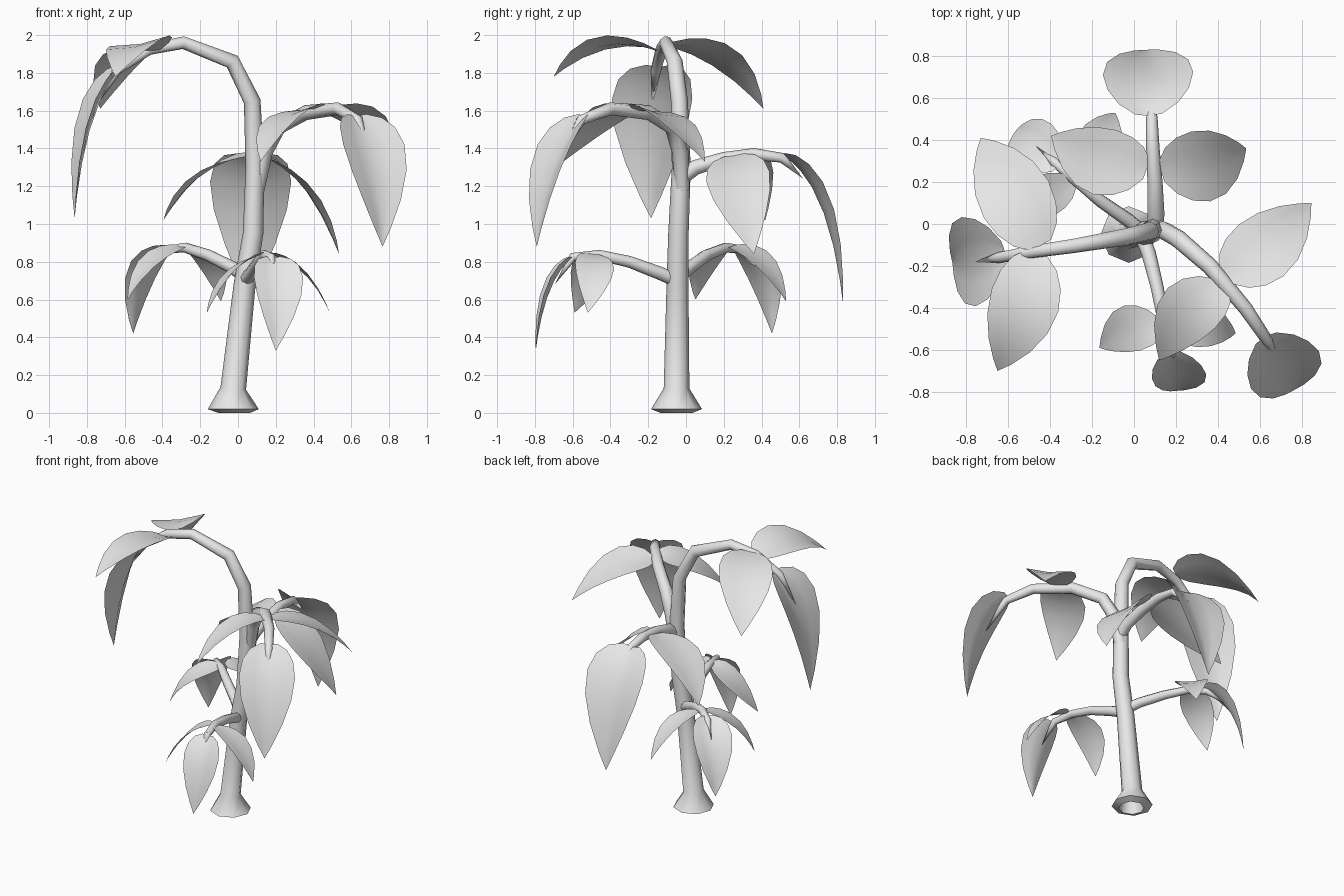
import bpy
import bmesh
import math
from mathutils import Vector

cube = bpy.data.objects.get("Cube")
if cube:
    bpy.data.objects.remove(cube, do_unlink=True)

# One plain colour for the whole plant
grey = bpy.data.materials.new("light_grey")
grey.use_nodes = True
grey.diffuse_color = (0.8, 0.8, 0.8, 1)
grey.node_tree.nodes["Principled BSDF"].inputs["Base Color"].default_value = grey.diffuse_color


def finish(name, bm, angle):
    """Turn a bmesh into a smooth shaded object with sharp creases."""
    mesh = bpy.data.meshes.new(name)
    bm.to_mesh(mesh)
    bm.free()
    mesh.materials.append(grey)
    obj = bpy.data.objects.new(name, mesh)
    bpy.context.collection.objects.link(obj)
    bpy.ops.object.select_all(action="DESELECT")
    obj.select_set(True)
    bpy.context.view_layer.objects.active = obj
    bpy.ops.object.shade_smooth_by_angle(angle=math.radians(angle))
    return obj


def make_stem(name, path, sides=8, base_rings=()):
    """Tapered tube through (x, y, z, radius) points, closed at its tip."""
    points = [Vector(p[:3]) for p in path]
    bm = bmesh.new()
    rings = []
    # Level rings below the path, such as a flared foot
    for x, y, z, r in base_rings:
        turns = [math.tau * k / sides for k in range(sides)]
        rings.append([bm.verts.new((x + r * math.cos(a), y + r * math.sin(a), z)) for a in turns])
    across = Vector((1, 0, 0))
    for i, point in enumerate(points[:-1]):
        before = points[max(i - 1, 0)]
        tangent = (points[i + 1] - point).normalized()
        if i:
            tangent = (tangent + (point - before).normalized()).normalized()
        across = (across - tangent * across.dot(tangent)).normalized()
        other = tangent.cross(across)
        ring = []
        for k in range(sides):
            a = math.tau * k / sides
            ring.append(bm.verts.new(point + path[i][3] * (across * math.cos(a) + other * math.sin(a))))
        rings.append(ring)
    for low, high in zip(rings, rings[1:]):
        for k in range(sides):
            n = (k + 1) % sides
            bm.faces.new((low[k], low[n], high[n], high[k]))
    tip = bm.verts.new(points[-1])
    for k in range(sides):
        bm.faces.new((rings[-1][k], rings[-1][(k + 1) % sides], tip))
    return finish(name, bm, 50)


# Leaf outline: position along the midrib and share of the half width
OUTLINE = ((0, 0.3), (0.08, 0.66), (0.2, 0.9), (0.36, 1), (0.55, 0.9), (0.74, 0.62), (0.9, 0.27))
END_FOLD = 0.27
SIDE_FOLD = 0.1
# Side leaves lean with the slope of the stem they grow from
LEAN = 0.17


def make_leaf(name, base, bend, tip, half_width, fold=SIDE_FOLD, lean=0):
    """Drooping pointed leaf along a curved midrib, its sides folded up."""
    base, bend, tip = Vector(base), Vector(bend), Vector(tip)
    heading = tip - base
    side = Vector((heading.y, -heading.x, 0)).normalized()
    side = (side + Vector((0, 0, lean))).normalized()
    bm = bmesh.new()
    rows = []
    for t, share in OUTLINE:
        centre = base * (1 - t) ** 2 + bend * 2 * t * (1 - t) + tip * t * t
        tangent = (bend - base) * (1 - t) + (tip - bend) * t
        normal = side.cross(tangent).normalized()
        width = half_width * share
        rows.append([bm.verts.new(centre + side * u * width + normal * abs(u) * width * fold)
                     for u in (-1, -0.5, 0, 0.5, 1)])
    for low, high in zip(rows, rows[1:]):
        for k in range(len(low) - 1):
            bm.faces.new((low[k], low[k + 1], high[k + 1], high[k]))
    end = bm.verts.new(tip)
    for a, b in zip(rows[-1], rows[-1][1:]):
        bm.faces.new((a, b, end))
    return finish(name, bm, 60)


# Trunk with a flared hollow foot, arching over at the top
make_stem("trunk", [
    (-0.025, -0.05, 0.13, 0.068), (0.035, -0.045, 0.68, 0.058),
    (0.08, -0.04, 0.95, 0.054), (0.09, -0.025, 1.3, 0.05),
    (0.075, -0.035, 1.65, 0.045), (-0.03, -0.06, 1.86, 0.042),
    (-0.29, -0.105, 1.96, 0.035), (-0.47, -0.13, 1.925, 0.032),
    (-0.64, -0.16, 1.815, 0.027), (-0.755, -0.18, 1.62, 0)],
    base_rings=[(-0.025, -0.05, 0.11, 0.06), (-0.02, -0.05, 0, 0.085),
                (-0.025, -0.05, 0.02, 0.135)])
make_leaf("trunk_end_leaf", (-0.61, -0.145, 1.83), (-0.81, -0.19, 1.64), (-0.865, -0.185, 1.03), 0.215, END_FOLD)
make_leaf("trunk_back_leaf", (-0.44, -0.1, 1.95), (-0.61, 0.22, 1.96), (-0.73, 0.41, 1.61), 0.18, lean=LEAN)
make_leaf("trunk_front_leaf", (-0.46, -0.14, 1.91), (-0.53, -0.47, 2.04), (-0.65, -0.7, 1.78), 0.17, lean=-LEAN)

# Upper branch reaching to the front left
make_stem("upper_front_branch", [
    (0.1, -0.02, 1.18, 0.04), (0.14, -0.03, 1.38, 0.044),
    (0.21, -0.07, 1.51, 0.043), (0.36, -0.2, 1.59, 0.04),
    (0.53, -0.4, 1.61, 0.034), (0.635, -0.555, 1.55, 0.028), (0.705, -0.675, 1.34, 0)])
make_leaf("upper_front_end_leaf", (0.625, -0.535, 1.57), (0.745, -0.73, 1.39), (0.765, -0.79, 0.88), 0.185, END_FOLD)
make_leaf("upper_front_left_leaf", (0.44, -0.25, 1.6), (0.68, -0.09, 1.63), (0.845, 0.1, 1.33), 0.165, lean=LEAN)
make_leaf("upper_front_right_leaf", (0.42, -0.29, 1.61), (0.2, -0.42, 1.62), (0.12, -0.65, 1.33), 0.15, lean=-LEAN)

# Upper branch reaching to the back
make_stem("upper_back_branch", [
    (0.1, -0.03, 1.24, 0.04), (0.105, 0.05, 1.3, 0.04),
    (0.1, 0.2, 1.345, 0.036), (0.09, 0.36, 1.37, 0.032),
    (0.085, 0.51, 1.35, 0.027), (0.08, 0.62, 1.24, 0)])
make_leaf("upper_back_end_leaf", (0.07, 0.515, 1.36), (0.07, 0.755, 1.22), (0.06, 0.83, 0.59), 0.215, END_FOLD)
make_leaf("upper_back_left_leaf", (0.13, 0.25, 1.36), (0.4, 0.27, 1.24), (0.535, 0.36, 0.84), 0.175, lean=-LEAN)
make_leaf("upper_back_right_leaf", (0.06, 0.26, 1.36), (-0.23, 0.29, 1.32), (-0.395, 0.42, 1.02), 0.165, lean=LEAN)

# Lower branch reaching to the front
make_stem("lower_front_branch", [
    (0.035, -0.05, 0.7, 0.035), (0.07, -0.14, 0.74, 0.035),
    (0.11, -0.3, 0.8, 0.031), (0.14, -0.46, 0.835, 0.028),
    (0.175, -0.6, 0.825, 0.024), (0.205, -0.695, 0.68, 0)])
make_leaf("lower_front_end_leaf", (0.185, -0.605, 0.82), (0.24, -0.75, 0.7), (0.2, -0.795, 0.33), 0.13, END_FOLD)
make_leaf("lower_front_left_leaf", (0.17, -0.49, 0.84), (0.38, -0.47, 0.78), (0.485, -0.52, 0.53), 0.105, lean=LEAN)
make_leaf("lower_front_right_leaf", (0.13, -0.48, 0.84), (-0.07, -0.48, 0.78), (-0.165, -0.59, 0.53), 0.115, lean=-LEAN)

# Lower branch reaching to the back right
make_stem("lower_back_branch", [
    (0.04, -0.04, 0.72, 0.035), (-0.03, 0.02, 0.77, 0.034),
    (-0.16, 0.11, 0.835, 0.031), (-0.28, 0.21, 0.875, 0.027),
    (-0.38, 0.295, 0.865, 0.023), (-0.465, 0.37, 0.77, 0)])
make_leaf("lower_back_end_leaf", (-0.36, 0.275, 0.88), (-0.52, 0.41, 0.79), (-0.555, 0.455, 0.42), 0.13, END_FOLD)
make_leaf("lower_back_left_leaf", (-0.26, 0.24, 0.88), (-0.14, 0.43, 0.86), (-0.09, 0.53, 0.59), 0.11, lean=-LEAN)
make_leaf("lower_back_right_leaf", (-0.29, 0.2, 0.88), (-0.5, 0.1, 0.85), (-0.585, 0.05, 0.6), 0.105, lean=LEAN)
